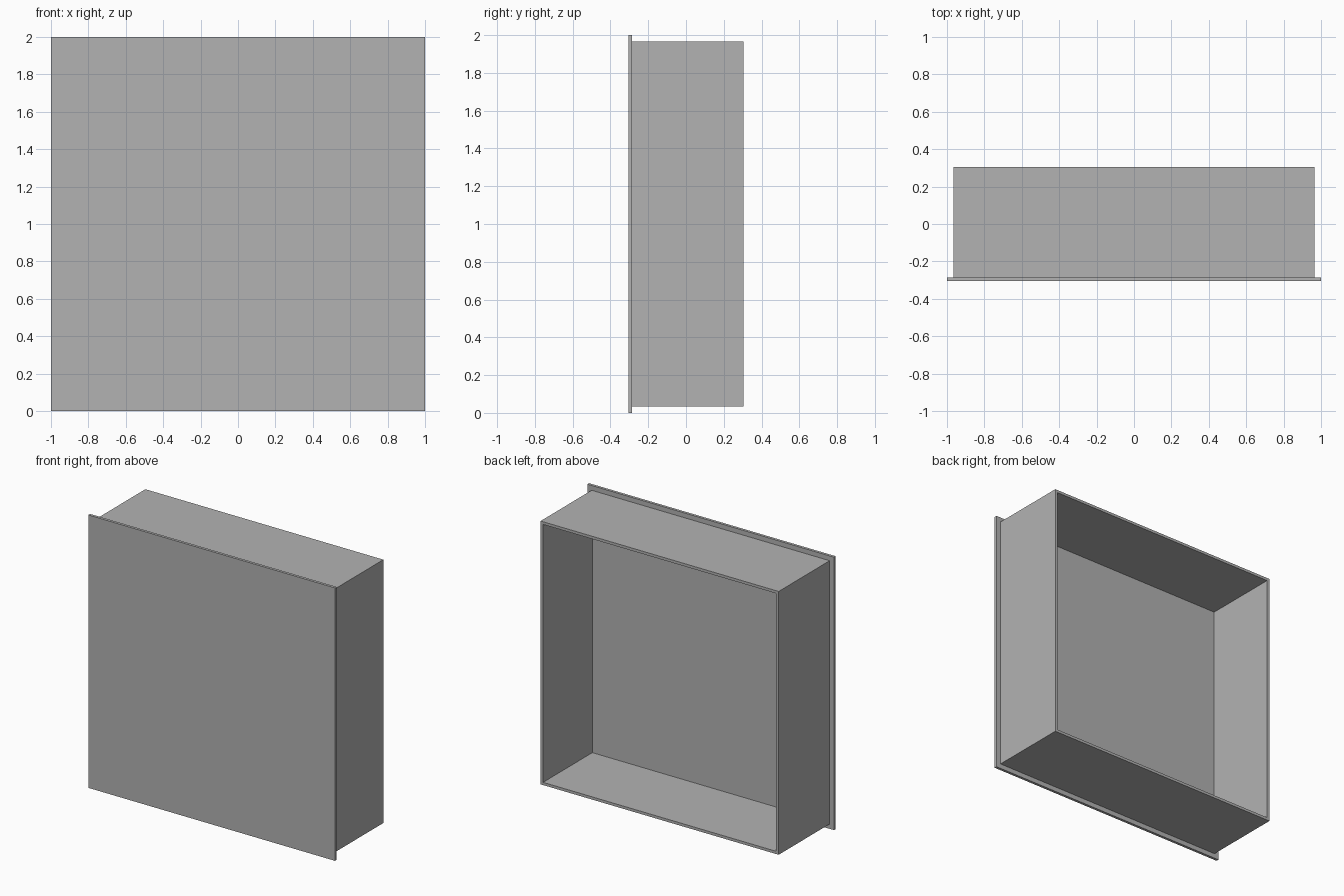
import bpy
import bmesh
from mathutils import Matrix, Vector

cube = bpy.data.objects.get("Cube")
if cube:
    bpy.data.objects.remove(cube, do_unlink=True)

GREY = (0.448, 0.448, 0.448, 1.0)
mat = bpy.data.materials.new("plain grey")
mat.use_nodes = True
mat.diffuse_color = GREY
mat.node_tree.nodes["Principled BSDF"].inputs["Base Color"].default_value = GREY

FRONT, BACK = -0.305, 0.305
THICK = 0.02
HALF = 0.965      # half width of the tray


def box_mesh(size, centre):
    bm = bmesh.new()
    bmesh.ops.create_cube(bm, size=1.0)
    bm.transform(Matrix.Translation(centre) @ Matrix.Diagonal(Vector(size).to_4d()))
    return bm


def finish(bm, name):
    mesh = bpy.data.meshes.new(name)
    bmesh.ops.recalc_face_normals(bm, faces=bm.faces[:])
    bm.to_mesh(mesh)
    bm.free()
    mesh.materials.append(mat)
    obj = bpy.data.objects.new(name, mesh)
    bpy.context.collection.objects.link(obj)
    return obj


# Front panel, overhanging the tray on all sides
finish(box_mesh((2, THICK, 2), (0, FRONT + THICK / 2, 1)), "front_panel")

# Tray: inset the back face for the rim, then push it in to leave a floor
tray_front = FRONT + THICK
depth = BACK - tray_front
bm = box_mesh((2 * HALF, depth, 2 * HALF), (0, tray_front + depth / 2, 1))
back = max(bm.faces, key=lambda f: f.calc_center_median().y)
bmesh.ops.inset_region(bm, faces=[back], thickness=THICK, use_even_offset=True)
well = bmesh.ops.extrude_discrete_faces(bm, faces=[back])["faces"]
bmesh.ops.translate(bm, verts=well[0].verts[:], vec=(0, THICK - depth, 0))
finish(bm, "open_tray")
